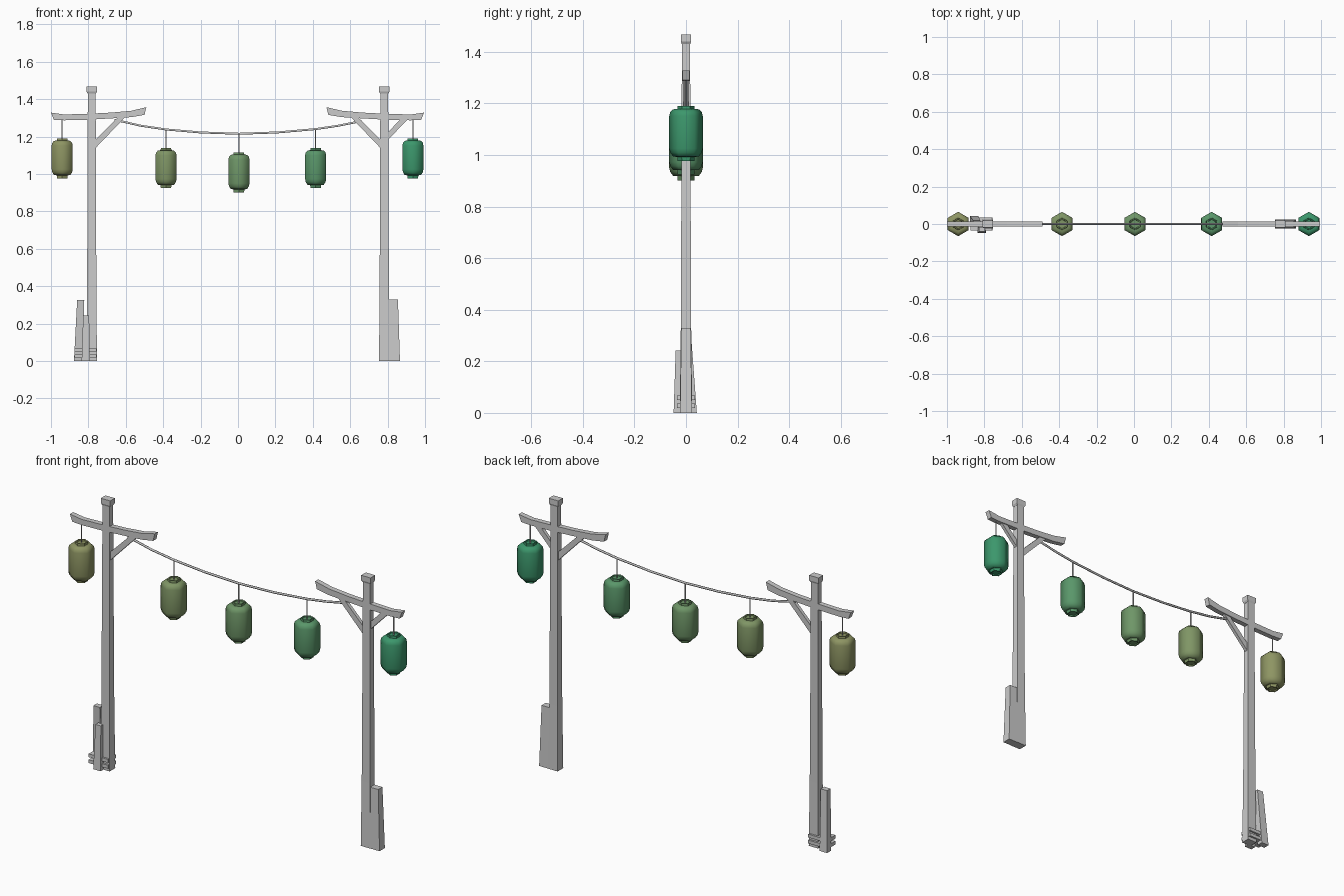
import bpy, bmesh
from math import sin, cos, pi, radians

if "Cube" in bpy.data.objects:
    bpy.data.objects.remove(bpy.data.objects["Cube"])


def make(name, verts, faces):
    me = bpy.data.meshes.new(name)
    me.from_pydata(verts, [], faces)
    bm = bmesh.new()
    bm.from_mesh(me)
    bmesh.ops.recalc_face_normals(bm, faces=bm.faces)
    bm.to_mesh(me)
    bm.free()
    ob = bpy.data.objects.new(name, me)
    bpy.context.collection.objects.link(ob)
    return ob


def loft(name, rings):
    """Skin equal-sized vertex rings and cap both ends."""
    n = len(rings[0])
    verts = [v for r in rings for v in r]
    faces = [[i * n + j, i * n + (j + 1) % n, (i + 1) * n + (j + 1) % n, (i + 1) * n + j]
             for i in range(len(rings) - 1) for j in range(n)]
    faces += [list(range(n)), list(range(len(verts) - n, len(verts)))]
    return make(name, verts, faces)


def post(name, sections):
    """Stacked rectangles: x0, x1, y0, y1, z."""
    return loft(name, [[(a, c, z), (b, c, z), (b, d, z), (a, d, z)]
                       for a, b, c, d, z in sections])


def plank(name, sections, h):
    """Side profile in xz: top x, top z, bottom x, bottom z; half depth h."""
    return loft(name, [[(a, -h, b), (a, h, b), (c, h, d), (c, -h, d)]
                       for a, b, c, d in sections])


def turned(name, profile, x, z, sides=6):
    return loft(name, [[(x + r * sin(2 * pi * k / sides), r * cos(2 * pi * k / sides), z + dz)
                        for k in range(sides)] for r, dz in profile])


# Posts with flared feet and caps
for side, s in (("left", -1), ("right", 1)):
    c = s * 0.782
    post(side + "_post", [(c - w, c + w, -d, d, z) for w, d, z in
                          ((0.028, 0.024, 0), (0.025, 0.02, 0.35),
                           (0.022, 0.017, 1.1), (0.021, 0.016, 1.44))])
    post(side + "_post_cap", [(c - w, c + w, -d, d, z) for w, d, z in
                              ((0.022, 0.016, 1.43), (0.028, 0.02, 1.44), (0.028, 0.02, 1.467))])

    # Bowed crossbeam
    beam = [(-1.0, 1.328, -0.985, 1.29), (-0.93, 1.318, -0.93, 1.287), (-0.8, 1.322, -0.8, 1.29),
            (-0.68, 1.328, -0.68, 1.297), (-0.57, 1.338, -0.57, 1.304), (-0.49, 1.357, -0.5, 1.316)]
    if s > 0:
        f = lambda x: 0.995 - (x + 1.0) * 0.522 / 0.51
        beam = [(f(a), b, f(e), d) for a, b, e, d in beam]
    plank(side + "_crossbeam", beam, 0.014)

    # Inner diagonal brace
    plank(side + "_inner_brace", [(s * 0.77, 1.175, s * 0.77, 1.13),
                                  (s * 0.64, 1.305, s * 0.597, 1.31)], 0.009)
plank("right_outer_brace", [(0.79, 1.21, 0.79, 1.17), (0.875, 1.3, 0.915, 1.3)], 0.009)

# Support boards at the feet
post("right_support_board", [(0.805, 0.866, -0.023, 0.023, 0), (0.803, 0.855, -0.018, 0.018, 0.33)])
post("left_back_board", [(-0.877, -0.832, 0.008, 0.042, 0), (-0.86, -0.822, -0.012, 0.018, 0.325)])
post("left_front_board", [(-0.836, -0.792, -0.048, -0.018, 0), (-0.828, -0.796, -0.04, -0.015, 0.242)])

# Lashing bars tying the left boards together
for i, z in enumerate((0.018, 0.05)):
    post("left_lashing_%d" % (i + 1), [(-0.875, -0.757, -0.034, 0.034, z),
                                       (-0.873, -0.758, -0.034, 0.034, z + 0.018)])

# Sagging rope
cu = bpy.data.curves.new("rope", 'CURVE')
cu.dimensions = '3D'
cu.bevel_depth = 0.006
cu.bevel_resolution = 1
cu.use_fill_caps = True
pts = [(-0.66, 1.29), (-0.52, 1.258), (-0.385, 1.238), (-0.2, 1.222), (0.005, 1.215),
       (0.21, 1.222), (0.415, 1.24), (0.53, 1.257), (0.66, 1.283)]
sp = cu.splines.new('POLY')
sp.points.add(len(pts) - 1)
for p, (x, z) in zip(sp.points, pts):
    p.co = (x, 0, z, 1)
rope = bpy.data.objects.new("rope", cu)
bpy.context.collection.objects.link(rope)

# Lanterns: x, top z, hanging point z; colour blends olive to green
body = [(0.036, 0.016), (0.05, 0.017), (0.061, 0.032), (0.065, 0.048),
        (0.065, 0.175), (0.061, 0.19), (0.05, 0.2), (0.036, 0.202)]
cap = [(0.024, 0.006), (0.026, 0), (0.032, 0), (0.034, 0.018), (0.034, 0.022)]
olive, green = (0.27, 0.30, 0.125), (0.045, 0.31, 0.15)
lanterns = [(-0.94, 1.19, 1.3), (-0.385, 1.138, 1.238), (0.005, 1.115, 1.215),
            (0.415, 1.138, 1.24), (0.935, 1.19, 1.3)]
for i, (x, top, hang) in enumerate(lanterns):
    mat = bpy.data.materials.new("lantern_colour_%d" % (i + 1))
    t = i / 4
    mat.diffuse_color = tuple(a + (b - a) * t for a, b in zip(olive, green)) + (1,)
    mat.use_nodes = True
    mat.node_tree.nodes["Principled BSDF"].inputs["Base Color"].default_value = mat.diffuse_color
    z = top - 0.213
    parts = [turned("lantern_body_%d" % (i + 1), body, x, z),
             turned("lantern_bottom_rim_%d" % (i + 1), cap, x, z),
             turned("lantern_top_rim_%d" % (i + 1), [(r, 0.213 - h) for r, h in cap], x, z)]
    for ob in parts:
        ob.data.materials.append(mat)
    bpy.ops.object.select_all(action='DESELECT')
    parts[0].select_set(True)
    bpy.context.view_layer.objects.active = parts[0]
    bpy.ops.object.shade_smooth_by_angle(angle=radians(62))
    turned("lantern_cord_%d" % (i + 1), [(0.003, -0.008), (0.003, hang - top)], x, top)
